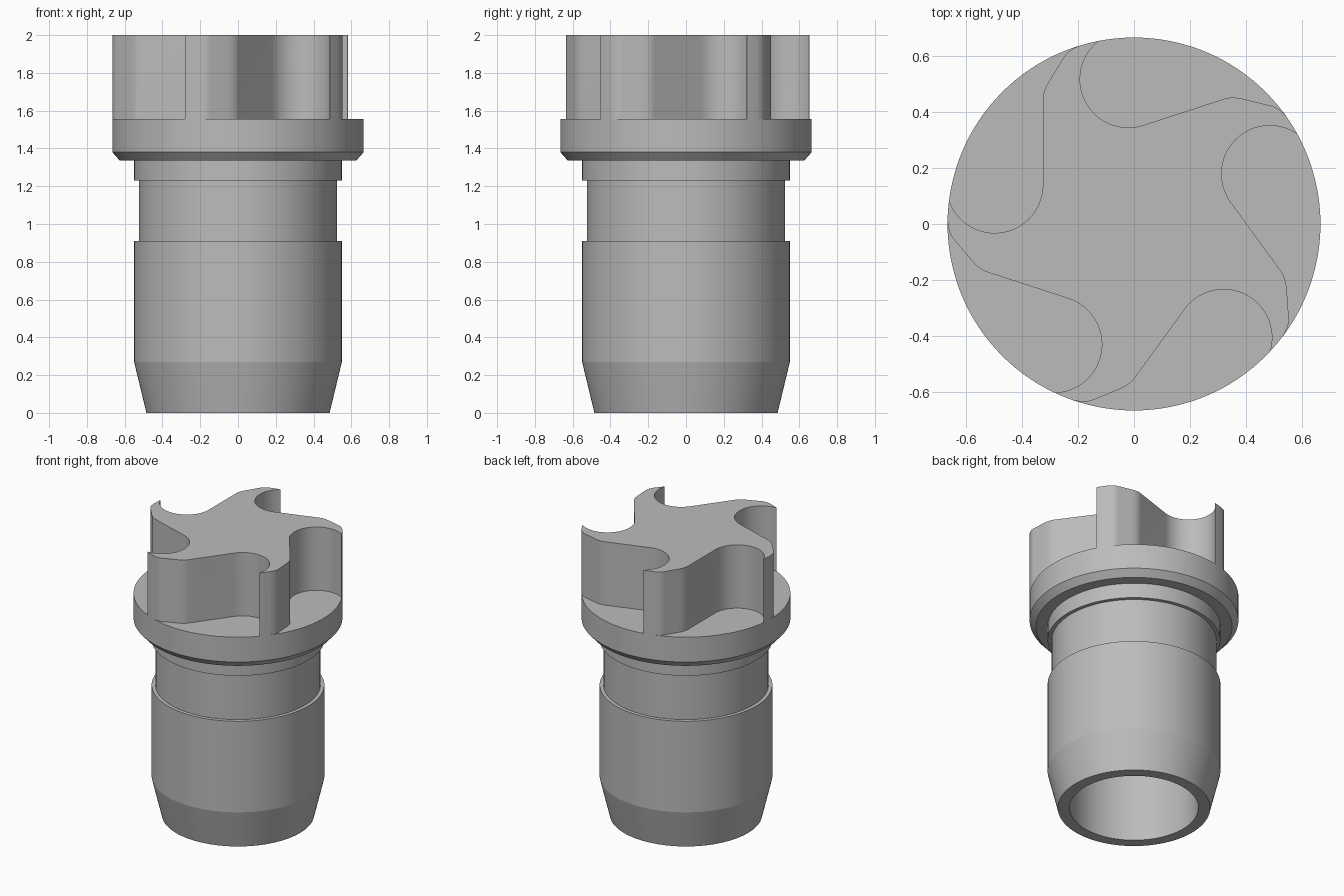
import bpy, bmesh
from math import sin, cos, pi, radians
from mathutils import Vector, Matrix

cube = bpy.data.objects.get("Cube")
if cube:
    bpy.data.objects.remove(cube, do_unlink=True)

SEGMENTS = 128
TOP = 2.0
FLANGE_TOP = 1.555
BORE_TOP = 1.335

grey = bpy.data.materials.new("plain grey")
grey.use_nodes = True
colour = (0.5, 0.5, 0.5, 1)
grey.diffuse_color = colour
grey.node_tree.nodes["Principled BSDF"].inputs["Base Color"].default_value = colour


def make_object(name, bm):
    bmesh.ops.recalc_face_normals(bm, faces=bm.faces)
    mesh = bpy.data.meshes.new(name)
    bm.to_mesh(mesh)
    bm.free()
    mesh.materials.append(grey)
    obj = bpy.data.objects.new(name, mesh)
    bpy.context.collection.objects.link(obj)
    return obj


def lathe(name, profile):
    """Revolve (radius, height) points; the ends lie on the axis."""
    bm = bmesh.new()
    verts = [bm.verts.new((r, 0, z)) for r, z in profile]
    edges = [bm.edges.new(pair) for pair in zip(verts, verts[1:])]
    bmesh.ops.spin(bm, geom=verts + edges, cent=(0, 0, 0), axis=(0, 0, 1),
                   angle=2 * pi, steps=SEGMENTS, use_duplicate=False)
    bmesh.ops.remove_doubles(bm, verts=bm.verts, dist=1e-4)
    return make_object(name, bm)


def fillet(before, corner, after, steps=8):
    """Rounded corner between two points."""
    a, b, c = Vector(before), Vector(corner), Vector(after)
    return [a * (1 - t) ** 2 + b * 2 * t * (1 - t) + c * t * t
            for t in (i / steps for i in range(steps + 1))]


# Stepped hollow shaft with flange and the solid blank for the vanes
body = lathe("vaned_shaft", [
    (0, BORE_TOP), (0.41, BORE_TOP), (0.41, 0),        # bore
    (0.485, 0), (0.55, 0.27), (0.55, 0.91),            # tapered sleeve
    (0.525, 0.91), (0.525, 1.23),                      # wide groove
    (0.55, 1.23), (0.55, 1.335),                       # collar
    (0.625, 1.335), (0.665, 1.38), (0.665, TOP),       # flange and blank
    (0, TOP)])

# Outline of one hooked pocket, open past the rim
centre, radius = Vector((-0.497, 0.14)), 0.172
outline = [centre + radius * Vector((cos(a), sin(a)))
           for a in (radians(-160 + 5 * i) for i in range(33))]
outline += fillet((-0.325, 0.445), (-0.325, 0.475), (-0.301, 0.513))
outline += fillet((-0.25, 0.595), (-0.235, 0.62), (-0.196, 0.635))
outline = [outline[0].normalized()] + outline + [outline[-1].normalized()]

# Five pockets around the axis
bm = bmesh.new()
for k in range(5):
    turn = Matrix.Rotation(radians(72 * k), 3, 'Z')
    face = bm.faces.new([bm.verts.new(turn @ Vector((p.x, p.y, FLANGE_TOP)))
                         for p in outline])
    new = bmesh.ops.extrude_face_region(bm, geom=[face])["geom"]
    bmesh.ops.translate(bm, vec=(0, 0, 0.6),
                        verts=[v for v in new if isinstance(v, bmesh.types.BMVert)])
cutter = make_object("pocket_cutter", bm)
cutter.hide_render = True

# Cut the pockets, leaving five curved vanes
cut = body.modifiers.new("pockets", 'BOOLEAN')
cut.operation = 'DIFFERENCE'
cut.solver = 'EXACT'
cut.object = cutter
bpy.ops.object.select_all(action='DESELECT')
body.select_set(True)
bpy.context.view_layer.objects.active = body
bpy.ops.object.modifier_apply(modifier=cut.name)
bpy.data.objects.remove(cutter, do_unlink=True)
bpy.ops.object.shade_smooth_by_angle(angle=radians(12))
